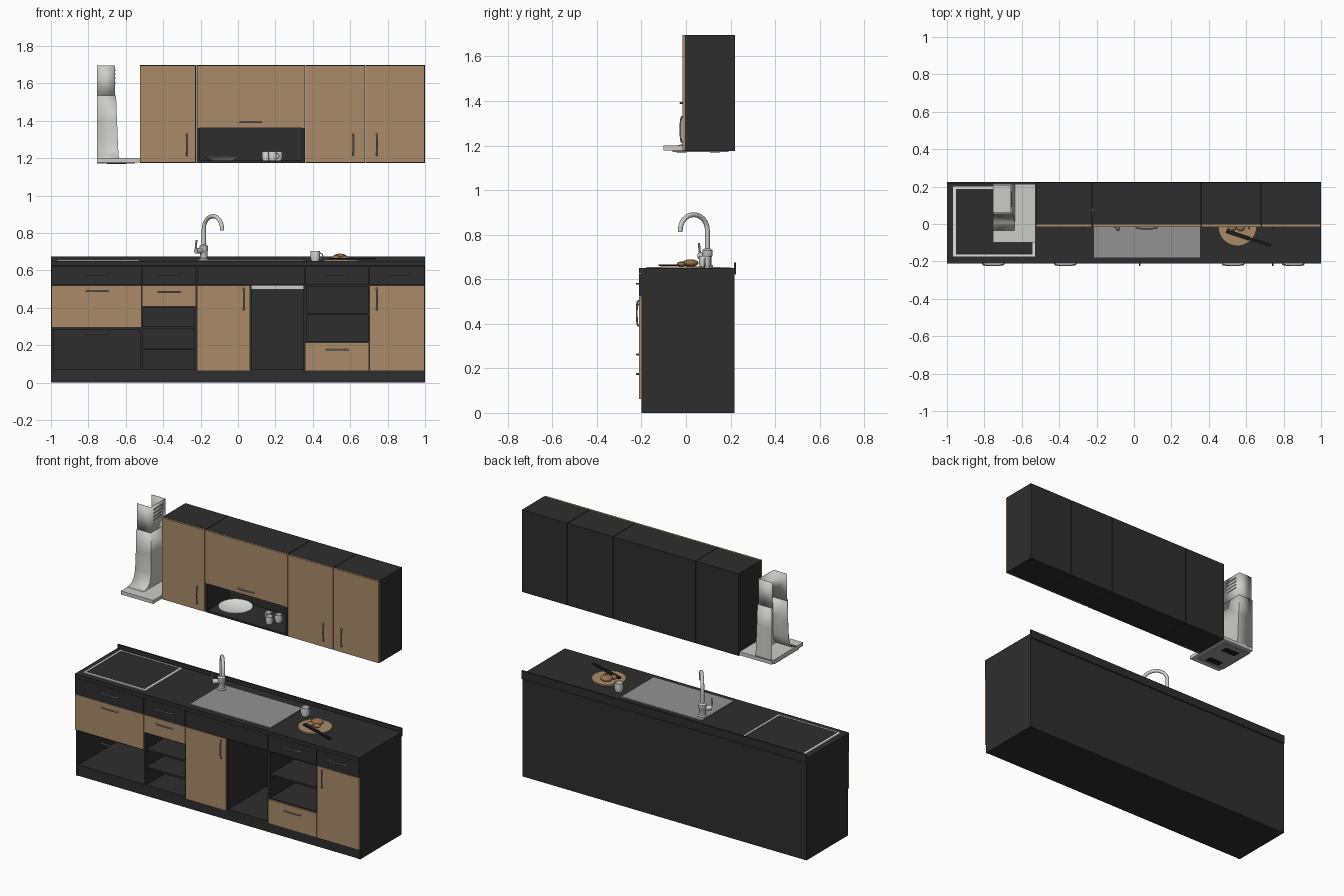
import bpy, bmesh, math
from mathutils import Vector

if "Cube" in bpy.data.objects:
    bpy.data.objects.remove(bpy.data.objects["Cube"])


def mat(name, r, g, b):
    m = bpy.data.materials.new(name)
    m.diffuse_color = (r, g, b, 1)
    m.use_nodes = True
    m.node_tree.nodes["Principled BSDF"].inputs["Base Color"].default_value = m.diffuse_color
    return m


BLACK = mat("black_board", .027, .027, .027)
WOOD = mat("oak_wood", .40, .26, .143)
STEEL = mat("light_steel", .60, .60, .59)
GREY = mat("handle_metal", .33, .33, .33)
SINK = mat("sink_grey", .29, .29, .29)
WHITE = mat("white_china", .75, .75, .74)
BREAD = mat("bread_brown", .30, .16, .07)
DARK = mat("dark_plastic", .012, .012, .012)


def finish(name, bm, m, smooth=False):
    me = bpy.data.meshes.new(name)
    bmesh.ops.recalc_face_normals(bm, faces=bm.faces[:])
    bm.to_mesh(me)
    bm.free()
    o = bpy.data.objects.new(name, me)
    bpy.context.collection.objects.link(o)
    me.materials.append(m)
    if smooth:
        bpy.ops.object.select_all(action='DESELECT')
        o.select_set(True)
        bpy.context.view_layer.objects.active = o
        bpy.ops.object.shade_smooth_by_angle(angle=math.radians(40))
    return o


def box(name, x0, x1, y0, y1, z0, z1, m):
    bm = bmesh.new()
    bmesh.ops.create_cube(bm, size=1)
    for v in bm.verts:
        v.co = ((x0 + x1) / 2 + v.co.x * (x1 - x0),
                (y0 + y1) / 2 + v.co.y * (y1 - y0),
                (z0 + z1) / 2 + v.co.z * (z1 - z0))
    return finish(name, bm, m)


def lathe(name, profile, loc, m, n=28):
    """Revolve (radius, height) points about the vertical."""
    bm = bmesh.new()
    vs = [bm.verts.new((r, 0, z)) for r, z in profile]
    es = [bm.edges.new(p) for p in zip(vs, vs[1:])]
    bmesh.ops.spin(bm, geom=vs + es, cent=(0, 0, 0), axis=(0, 0, 1),
                   angle=2 * math.pi, steps=n)
    bmesh.ops.remove_doubles(bm, verts=bm.verts[:], dist=1e-5)
    o = finish(name, bm, m, True)
    o.location = loc
    return o


def tube(name, pts, r, m, n=10):
    """Round bar along a path, capped."""
    pts = [Vector(p) for p in pts]
    bm = bmesh.new()
    rings = []
    for i, p in enumerate(pts):
        t = (pts[min(i + 1, len(pts) - 1)] - pts[max(i - 1, 0)]).normalized()
        ref = Vector((1, 1, 0)).normalized() if abs(t.z) > .5 else Vector((0, 0, 1))
        if i == 0:
            u = t.cross(ref).normalized()
        else:
            u = (u - t * u.dot(t)).normalized()
        w = t.cross(u)
        rings.append([bm.verts.new(p + r * (u * math.cos(a) + w * math.sin(a)))
                      for a in (2 * math.pi * k / n for k in range(n))])
    for a, b in zip(rings, rings[1:]):
        for k in range(n):
            bm.faces.new((a[k], a[(k + 1) % n], b[(k + 1) % n], b[k]))
    bm.faces.new(rings[0])
    bm.faces.new(rings[-1])
    return finish(name, bm, m, True)


def handle(x, y, z, vertical=False):
    prof = [(-.058, 0), (-.054, -.006), (-.035, -.009), (0, -.010),
            (.035, -.009), (.054, -.006), (.058, 0)]
    tube("handle", [(x, y + d, z + s) if vertical else (x + s, y + d, z)
                    for s, d in prof], .004, GREY, 8)


def cup(x, y, z, r, h, m):
    lathe("cup", [(0, 0), (r * .8, 0), (r, h * .3), (r, h), (r * .88, h),
                  (r * .85, h * .2), (0, h * .12)], (x, y, z), m, 20)
    tube("cup_handle", [(x + r * .95 + r * .6 * math.sin(a), y, z + h * .5 + h * .3 * math.cos(a))
                        for a in (math.pi * k / 6 for k in range(7))], r * .13, m, 6)


# base cabinet shell
FY, G = -.211, .002
box("plinth", -.995, .995, -.197, .216, 0, .06, BLACK)
box("cabinet_floor", -1, 1, -.2, .217, .058, .07, BLACK)
box("cabinet_back", -1, 1, .2, .217, 0, .63, BLACK)
box("cabinet_top_rail", -1, 1, -.2, -.19, .52, .627, BLACK)
for x in (-.992, -.515, -.224, .063, .357, .702, .992):
    z0 = 0 if abs(x) > .9 else .06
    box("divider", x - .008, x + .008, -.2, .21, z0, .627, BLACK)
box("countertop", -1, 1, -.211, .216, .625, .65, BLACK)
box("backsplash", -1, 1, .215, .224, .622, .675, BLACK)

# dark top drawers
for x0, x1 in ((-1, -.515), (-.515, -.222), (-.222, .357), (.357, .702), (.702, 1)):
    box("top_drawer", x0 + G, x1 - G, FY, -.2, .523, .624, BLACK)
for x in (-.753, -.368, .53, .852):
    handle(x, FY, .58)

# wood drawers and doors
for x0, x1, z0, z1 in ((-1, -.515, .295, .52), (-.515, -.222, .408, .52),
                       (-.222, .065, .062, .52), (.357, .702, .062, .215),
                       (.702, 1, .062, .52)):
    box("wood_front", x0 + G, x1 - G, FY, -.2, z0, z1, WOOD)
for x, z in ((-.753, .488), (-.368, .486), (-.753, .262), (.53, .175)):
    handle(x, FY, z)
for x in (.03, .742):
    handle(x, FY, .447, True)

# shelves of the open compartments
for x0, x1, zs in ((-1, -.515, (.291,)), (-.515, -.222, (.18, .293, .404)),
                   (.357, .702, (.214, .367, .516))):
    for z in zs:
        box("shelf", x0, x1, -.197, .2, z - .006, z + .006, BLACK)

# sink
box("sink_plate", -.215, .352, -.178, .15, .648, .656, SINK)
box("sink_basin", .066, .354, -.14, .15, .497, .64, STEEL)

# hob with a pale frame
box("hob_glass", -.955, -.54, -.168, .192, .648, .654, BLACK)
for x in (-.96, -.536):
    box("hob_frame_side", x - .007, x + .007, -.175, .2, .649, .656, WHITE)
for y in (-.169, .194):
    box("hob_frame_end", -.967, -.529, y - .006, y + .006, .649, .656, WHITE)

# tap: body, swan neck, lever
bx, by = -.183, .096
lathe("tap_body", [(0, 0), (.026, 0), (.026, .01), (.019, .015), (.019, .05),
                   (.023, .055), (.023, .08), (.012, .088), (0, .088)], (bx, by, .65), STEEL, 20)
d = Vector((.098, -.122, 0))
path = [(bx, by, .70), (bx, by, .77), (bx, by, .82)]
for k in range(1, 13):
    a = math.pi * k / 12
    path.append((bx + d.x * (1 - math.cos(a)) / 2, by + d.y * (1 - math.cos(a)) / 2,
                 .82 + .07 * math.sin(a)))
path.append((bx + d.x, by + d.y, .812))
tube("tap_neck", path, .011, STEEL, 14)
tube("tap_side", [(bx, by, .705), (bx - .042, by - .034, .705)], .015, STEEL, 14)
tube("tap_lever", [(bx - .038, by - .032, .705), (bx - .043, by - .035, .73),
                   (bx - .038, by - .038, .762)], .005, STEEL, 8)

# cup, board, bread and knife on the counter
cup(.413, .085, .65, .026, .054, WHITE)
lathe("cutting_board", [(0, 0), (.1, 0), (.1, .008), (0, .008)], (.553, -.015, .65), WOOD, 32)
for x, y, sx, sy, sz in ((.545, .02, .037, .036, .017), (.525, -.02, .022, .02, .012),
                         (.57, -.02, .022, .018, .011)):
    bm = bmesh.new()
    bmesh.ops.create_uvsphere(bm, u_segments=16, v_segments=10, radius=1)
    for v in bm.verts:
        v.co = (x + v.co.x * sx, y + v.co.y * sy, .658 + sz * (.85 + v.co.z))
    finish("bread", bm, BREAD, True)
ang = math.atan2(-.075, .23)
for name, x, y, l, w in (("knife_blade", .555, -.058, .13, .022), ("knife_grip", .675, -.097, .12, .016)):
    o = box(name, -l / 2, l / 2, -w / 2, w / 2, 0, .008, DARK)
    o.location = (x, y, .659)
    o.rotation_euler = (0, 0, ang)

# wall cabinets
Z0, Z1, UY = 1.175, 1.697, -.015
for x0, x1 in ((-.525, -.224), (.36, .678), (.681, 1)):
    box("wall_cabinet", x0, x1, -.004, .221, Z0, Z1, BLACK)
    box("wall_door", x0 + G, x1 - (0 if x0 == .36 else G), UY, -.004, Z0 + .002, Z1 - .001, WOOD)
box("wall_cabinet_middle", -.221, .357, -.004, .221, 1.36, Z1, BLACK)
box("wall_flap", -.22, .358, UY, -.004, 1.36, Z1 - .001, WOOD)
box("niche_back", -.221, .357, .205, .221, Z0, 1.36, BLACK)
box("niche_floor", -.221, .357, -.012, .21, Z0, Z0 + .012, BLACK)
for x in (-.214, .35):
    box("niche_side", x - .007, x + .007, -.012, .21, Z0, 1.36, BLACK)
for x in (-.275, .615, .742):
    handle(x, UY, 1.272, True)
handle(.068, UY, 1.391)

# crockery in the niche
lathe("plate", [(0, 0), (.055, 0), (.1, .018), (.1, .022), (.055, .007), (0, .006)],
      (-.083, .094, 1.188), WHITE, 32)
for x, y in ((.15, .09), (.185, .05), (.215, .1)):
    cup(x, y, 1.187, .022, .048, WHITE)

# half cooker hood, open on its left side
HX, HB = -.754, .215
box("hood_base", HX, -.527, -.1, HB, 1.178, 1.2, STEEL)
box("hood_filter", HX, -.55, -.06, .19, 1.172, 1.179, GREY)
for y in (-.02, .13):
    box("hood_lamp", -.70, -.60, y - .022, y + .022, 1.17, 1.173, DARK)


def duct(name, levels, m):
    bm = bmesh.new()
    rows = [[bm.verts.new(p) for p in ((HX, yf, z), (xr, yf, z), (xr, yb, z), (HX, yb, z))]
            for z, xr, yf, yb in levels]
    for a, b in zip(rows, rows[1:]):
        for k in range(3):
            bm.faces.new((a[k], a[k + 1], b[k + 1], b[k]))
    o = finish(name, bm, m, True)
    s = o.modifiers.new("wall", 'SOLIDIFY')
    s.thickness = .003
    s.offset = 0


duct("hood_lower_duct", [(1.535, -.653, .056, .212), (1.40, -.648, .052, .212),
                         (1.28, -.643, .044, .212), (1.235, -.641, .03, .212),
                         (1.212, -.640, .008, .212), (1.2, -.638, -.035, .212)], STEEL)
duct("hood_upper_duct", [(1.696, -.658, .061, .207), (1.525, -.658, .061, .207)], STEEL)
for k in range(4):
    box("hood_vent", -.657, -.6545, .09, .175, 1.60 + k * .022, 1.608 + k * .022, GREY)
